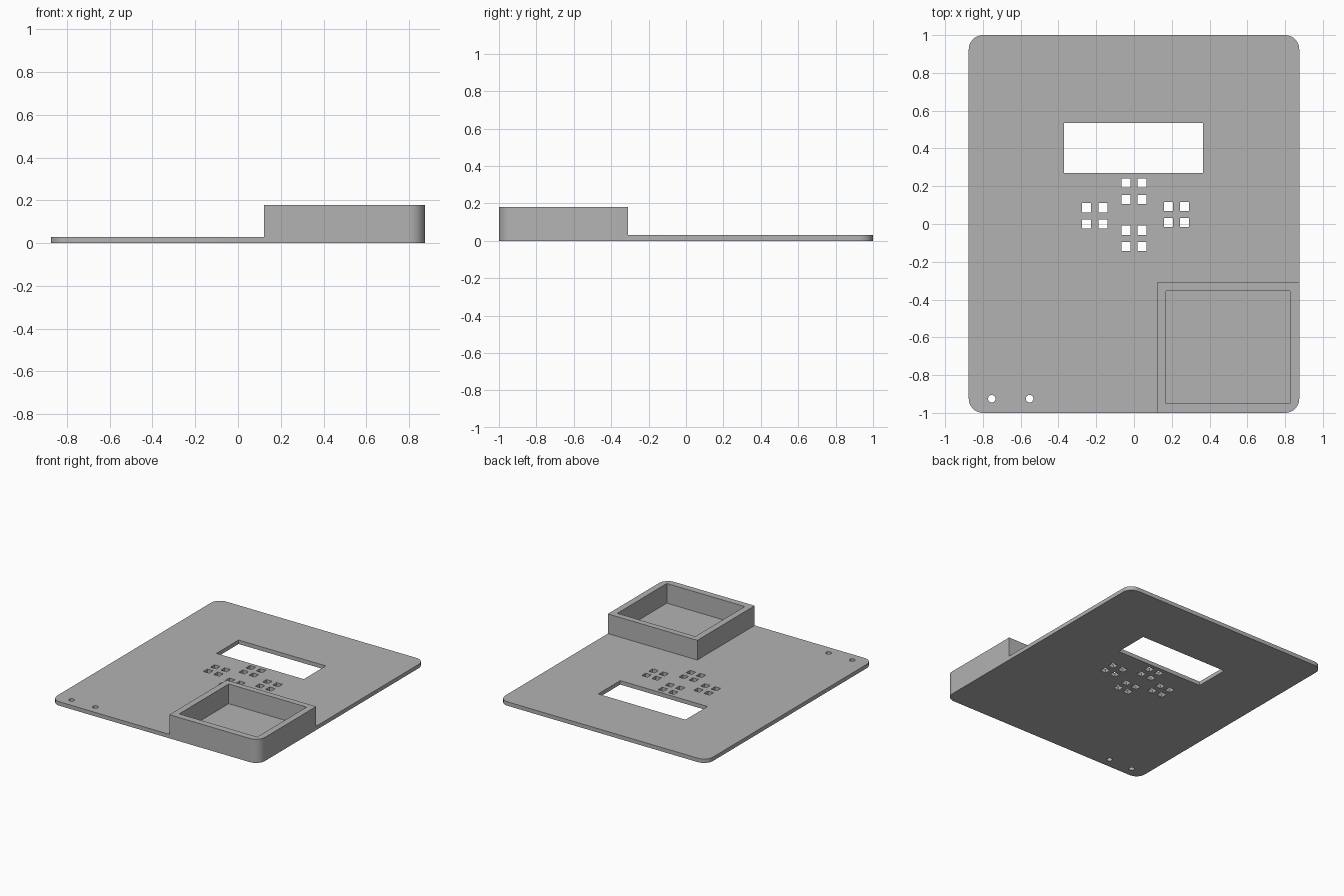
import bpy, bmesh
from math import cos, sin, pi, radians

cube = bpy.data.objects.get("Cube")
if cube:
    bpy.data.objects.remove(cube, do_unlink=True)

grey = bpy.data.materials.new("plain_grey")
grey.use_nodes = True
colour = (0.45, 0.45, 0.45, 1)
grey.diffuse_color = colour
grey.node_tree.nodes["Principled BSDF"].inputs["Base Color"].default_value = colour

HALF_W, HALF_L, RADIUS = 0.875, 1.0, 0.075
PLATE_TOP, WALL_TOP = 0.03, 0.18


def arc(cx, cy, r, start, end, steps):
    angles = [start + (end - start) * i / steps for i in range(steps + 1)]
    return [(cx + r * cos(a), cy + r * sin(a)) for a in angles]


def rect(x0, x1, y0, y1):
    return [(x0, y0), (x1, y0), (x1, y1), (x0, y1)]


def slab(name, loops, z0, z1):
    """Extrude an outline with holes between two heights."""
    curve = bpy.data.curves.new(name + "_outline", "CURVE")
    curve.dimensions = "2D"
    curve.fill_mode = "BOTH"
    curve.extrude = (z1 - z0) / 2
    for loop in loops:
        spline = curve.splines.new("POLY")
        spline.points.add(len(loop) - 1)
        spline.use_cyclic_u = True
        for point, (x, y) in zip(spline.points, loop):
            point.co = (x, y, 0, 1)
    helper = bpy.data.objects.new(name + "_helper", curve)
    bpy.context.collection.objects.link(helper)
    bpy.context.view_layer.update()
    deps = bpy.context.evaluated_depsgraph_get()
    mesh = bpy.data.meshes.new_from_object(helper.evaluated_get(deps))
    bpy.data.objects.remove(helper, do_unlink=True)
    bpy.data.curves.remove(curve)

    bm = bmesh.new()
    bm.from_mesh(mesh)
    bmesh.ops.remove_doubles(bm, verts=bm.verts, dist=0.0001)
    bmesh.ops.translate(bm, verts=bm.verts, vec=(0, 0, (z0 + z1) / 2))
    bmesh.ops.recalc_face_normals(bm, faces=bm.faces)
    bm.to_mesh(mesh)
    bm.free()
    mesh.name = name
    mesh.materials.clear()
    mesh.materials.append(grey)
    obj = bpy.data.objects.new(name, mesh)
    bpy.context.collection.objects.link(obj)
    bpy.ops.object.select_all(action="DESELECT")
    obj.select_set(True)
    bpy.context.view_layer.objects.active = obj
    bpy.ops.object.shade_smooth_by_angle(angle=radians(30))
    return obj


# Rounded panel outline, anticlockwise from the front left corner
outline = []
for i, (sx, sy) in enumerate([(1, 1), (-1, 1), (-1, -1), (1, -1)]):
    outline += arc(sx * (HALF_W - RADIUS), sy * (HALF_L - RADIUS), RADIUS,
                   i * pi / 2, (i + 1) * pi / 2, 12)

# Display window
holes = [rect(-0.37, 0.365, 0.27, 0.535)]

# Four button positions, each with four square pin holes
for cx, cy in [(0, 0.173), (-0.208, 0.043), (0.225, 0.05), (0, -0.076)]:
    for dx in (-0.043, 0.043):
        for dy in (-0.043, 0.043):
            x, y, h = cx + dx, cy + dy, 0.024
            holes.append(rect(x - h, x + h, y - h, y + h))

# Two round cable holes
for x in (-0.753, -0.553):
    holes.append(arc(x, -0.925, 0.02, 0, 2 * pi, 24)[:-1])

slab("panel", [outline] + holes, 0, PLATE_TOP)

# Open compartment wall on the front left corner
corner = arc(HALF_W - RADIUS, RADIUS - HALF_L, RADIUS, -pi / 2, 0, 12)
wall = [(0.122, -HALF_L)] + corner + [(HALF_W, -0.31), (0.122, -0.31)]
slab("compartment_wall", [wall, rect(0.17, 0.827, -0.95, -0.355)], PLATE_TOP, WALL_TOP)
